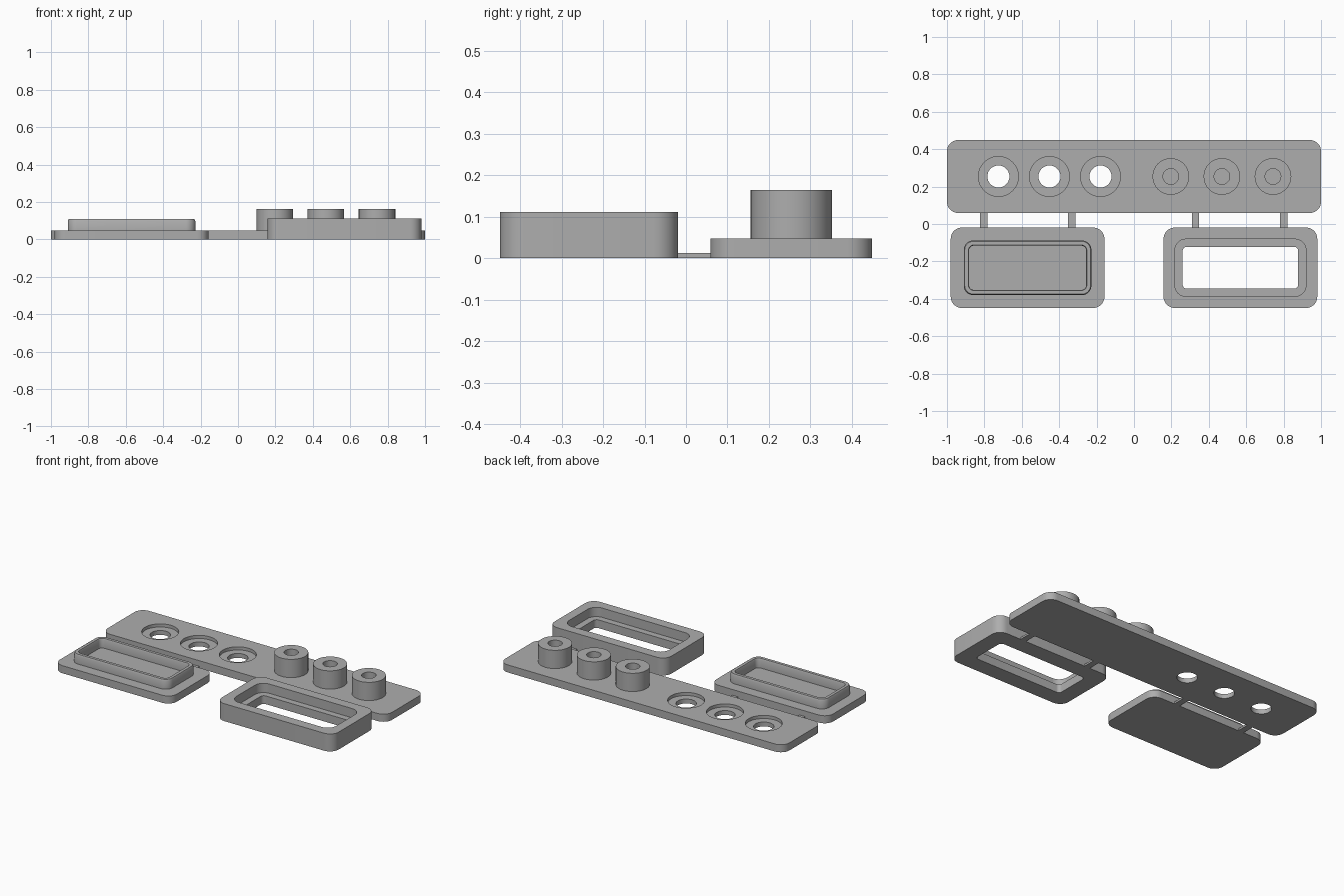
import bpy, bmesh, math

cube = bpy.data.objects.get("Cube")
if cube:
    bpy.data.objects.remove(cube, do_unlink=True)

grey = bpy.data.materials.new("plain grey")
grey.use_nodes = True
COLOUR = (0.42, 0.42, 0.42, 1)
grey.diffuse_color = COLOUR
grey.node_tree.nodes["Principled BSDF"].inputs["Base Color"].default_value = COLOUR


def ring(bm, w, d, r, z, n=8):
    """Rounded rectangle of vertices, w by d, corner radius r."""
    verts = []
    for i, (sx, sy) in enumerate([(1, 1), (-1, 1), (-1, -1), (1, -1)]):
        for k in range(n + 1):
            a = (i + k / n) * math.pi / 2
            verts.append(bm.verts.new((sx * (w / 2 - r) + r * math.cos(a),
                                       sy * (d / 2 - r) + r * math.sin(a), z)))
    return verts


def loft(name, x, y, rings, closed=False):
    """Skin through rings (w, d, r, z); a closed one loops back, else capped."""
    bm = bmesh.new()
    loops = [ring(bm, *spec) for spec in rings]
    pairs = list(zip(loops, loops[1:]))
    if closed:
        pairs.append((loops[-1], loops[0]))
    else:
        bm.faces.new(loops[0])
        bm.faces.new(loops[-1])
    for a, b in pairs:
        for i in range(len(a)):
            j = (i + 1) % len(a)
            bm.faces.new((a[i], a[j], b[j], b[i]))
    bmesh.ops.remove_doubles(bm, verts=bm.verts, dist=1e-5)
    bmesh.ops.recalc_face_normals(bm, faces=bm.faces)
    mesh = bpy.data.meshes.new(name)
    bm.to_mesh(mesh)
    bm.free()
    obj = bpy.data.objects.new(name, mesh)
    obj.location = (x, y, 0)
    mesh.materials.append(grey)
    bpy.context.collection.objects.link(obj)
    return obj


def disc(r, z):
    return (2 * r, 2 * r, r, z)


def smooth(obj):
    bpy.ops.object.select_all(action='DESELECT')
    obj.select_set(True)
    bpy.context.view_layer.objects.active = obj
    bpy.ops.object.shade_smooth_by_angle(angle=math.radians(30))


PLATE, TALL, STEP = 0.048, 0.111, 0.273
ROW_Y, BOX_X, BOX_Y = 0.254, 0.569, -0.234
parts = []

# Long strip with three counterbored holes
strip = loft("long_strip", 0, ROW_Y, [(2, 0.39, 0.06, 0), (2, 0.39, 0.06, PLATE)])
parts.append(strip)
for i in range(3):
    cutter = loft("hole_cutter", -0.725 + i * STEP, ROW_Y,
                  [disc(0.059, -0.05), disc(0.059, 0.028),
                   disc(0.107, 0.028), disc(0.107, 0.1)])
    cutter.hide_render = True
    mod = strip.modifiers.new("hole", 'BOOLEAN')
    mod.operation, mod.solver, mod.object = 'DIFFERENCE', 'EXACT', cutter
    bpy.context.view_layer.objects.active = strip
    bpy.ops.object.modifier_apply(modifier=mod.name)
    bpy.data.objects.remove(cutter, do_unlink=True)

# Hollow posts on the other half of the strip
for i in range(3):
    parts.append(loft(f"post_{i + 1}", 0.197 + i * STEP, ROW_Y,
                      [disc(0.098, PLATE - 0.005), disc(0.098, 0.164),
                       disc(0.042, 0.164), disc(0.042, PLATE)]))

# Lid with a raised, slightly chamfered lip
parts.append(loft("lid", -BOX_X, BOX_Y,
                  [(0.822, 0.43, 0.06, 0), (0.822, 0.43, 0.06, PLATE),
                   (0.682, 0.292, 0.05, PLATE), (0.682, 0.292, 0.05, 0.098),
                   (0.672, 0.282, 0.045, 0.108), (0.634, 0.244, 0.03, 0.108),
                   (0.626, 0.236, 0.025, 0.1), (0.626, 0.236, 0.025, PLATE)]))

# Open frame with an inner ledge
parts.append(loft("frame", BOX_X, BOX_Y,
                  [(0.822, 0.43, 0.06, 0), (0.822, 0.43, 0.06, TALL),
                   (0.702, 0.306, 0.06, TALL), (0.702, 0.306, 0.06, 0.052),
                   (0.618, 0.224, 0.022, 0.052), (0.618, 0.224, 0.022, 0)],
                  closed=True))

for obj in parts:
    smooth(obj)

# Thin bridges joining the strip to the lid and the frame
for i, x in enumerate((-0.804, -0.333, 0.329, 0.8)):
    bpy.ops.mesh.primitive_cube_add(size=1, location=(x, 0.02, 0.006))
    tab = bpy.context.object
    tab.name = f"bridge_{i + 1}"
    tab.scale = (0.039, 0.082, 0.012)
    tab.data.materials.append(grey)
